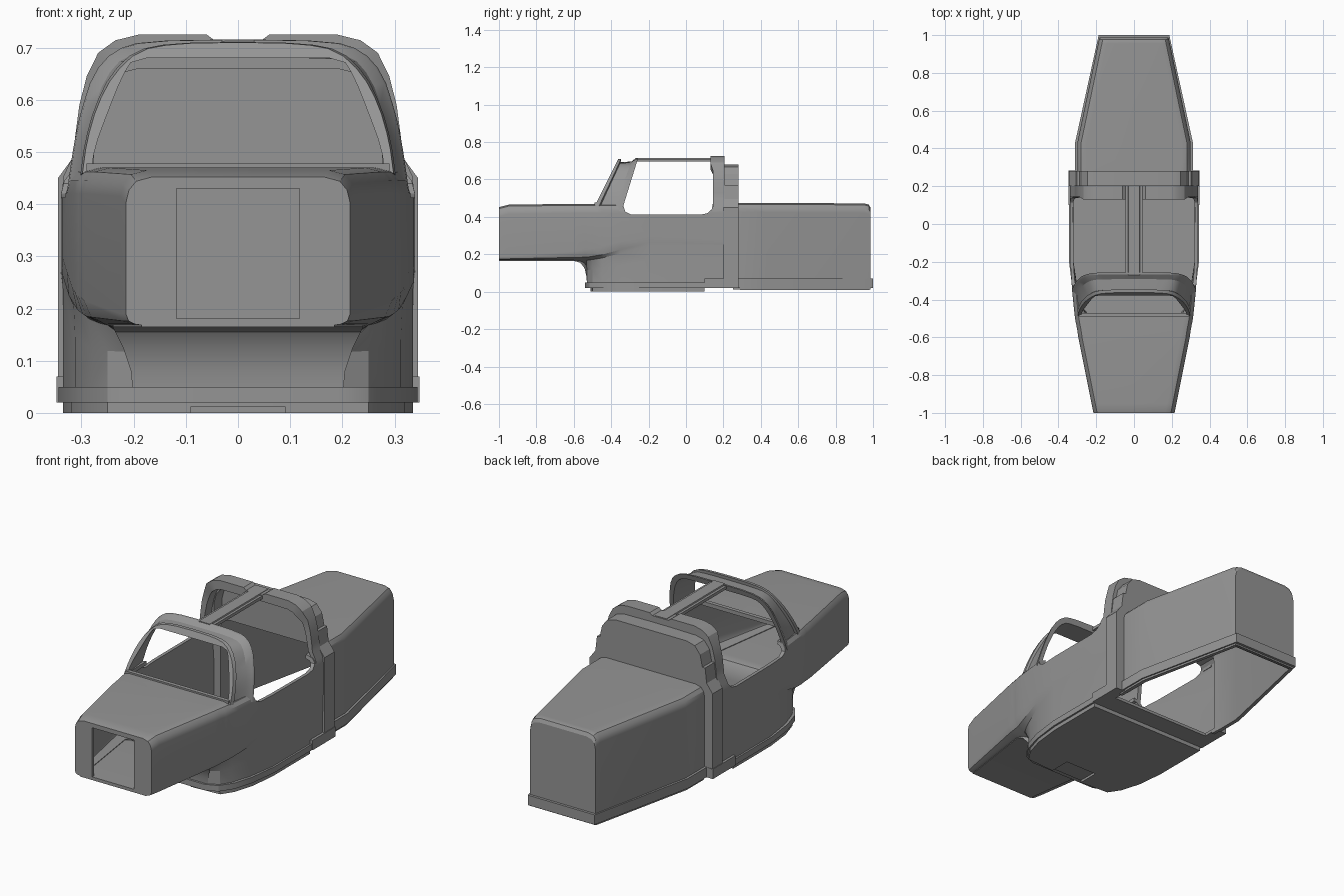
import bpy, bmesh
from mathutils import Vector

if "Cube" in bpy.data.objects:
    bpy.data.objects.remove(bpy.data.objects["Cube"])

T = 0.015  # shell thickness


def loft(name, rings):
    """Closed skin through equal-length rings, capped at both ends."""
    bm = bmesh.new()
    vs = [[bm.verts.new(p) for p in r] for r in rings]
    n = len(rings[0])
    for a, b in zip(vs, vs[1:]):
        for i in range(n):
            j = (i + 1) % n
            bm.faces.new((a[i], a[j], b[j], b[i]))
    bm.faces.new(vs[0])
    bm.faces.new(list(reversed(vs[-1])))
    bmesh.ops.recalc_face_normals(bm, faces=bm.faces[:])
    me = bpy.data.meshes.new(name)
    bm.to_mesh(me)
    bm.free()
    ob = bpy.data.objects.new(name, me)
    bpy.context.collection.objects.link(ob)
    return ob


def mirrored(half):
    """Half outline running from centre line to centre line -> full outline."""
    return half + [(-x, z) for x, z in reversed(half) if abs(x) > 1e-6]


def prism(name, pts, axis, a, b):
    def place(p, h):
        q = list(p)
        q.insert(axis, h)
        return q
    return loft(name, [[place(p, h) for p in pts] for h in (a, b)])


def box(name, x0, x1, y0, y1, z0, z1):
    return prism(name, [(x0, y0), (x1, y0), (x1, y1), (x0, y1)], 2, z0, z1)


def boolean(ob, others, op):
    bpy.context.view_layer.objects.active = ob
    for o in others:
        m = ob.modifiers.new("cut", 'BOOLEAN')
        m.operation, m.solver, m.object = op, 'EXACT', o
        bpy.ops.object.modifier_apply(modifier=m.name)
        bpy.data.objects.remove(o)


def soften(pts):
    """One corner-cutting pass that keeps the end points."""
    out = [pts[0]]
    for a, b in zip(pts, pts[1:]):
        a, b = Vector(a), Vector(b)
        out += [tuple(a.lerp(b, .25)), tuple(a.lerp(b, .75))]
    return out + [pts[-1]]


# Front fuselage stations: y, half width, top, side end z, chin x, chin z, belly half width, belly z
STATIONS = [
    (-1.0, .215, .452, .19, .197, .17, .185, .165),
    (-.95, .225, .465, .19, .205, .17, .19, .165),
    (-.60, .295, .47, .215, .25, .17, .24, .165),
    (-.565, .30, .47, .22, .25, .168, .235, .155),
    (-.542, .304, .47, .225, .25, .168, .22, .125),
    (-.532, .306, .47, .225, .25, .168, .205, .08),
    (-.528, .307, .47, .225, .25, .168, .20, .02),
    (-.50, .312, .47, .23, .265, .172, .25, .02),
    (-.45, .318, .47, .24, .285, .18, .28, .02),
    (-.35, .328, .47, .27, .315, .205, .312, .02),
    (-.20, .337, .47, .30, .336, .25, .335, .02),
    (.28, .34, .47, .30, .337, .25, .335, .02)]


def front_body(name, t):
    rings = []
    for y, hw, zt, zk, wn, zn, w2, zb in STATIONS:
        hw, wn, w2, zt, zn, zb = hw - t, wn - t, w2 - t, zt - t, zn + t, zb + t
        zk += t
        y += t if y < -.45 else (-t if y > .2 else 0)
        half = [(0, zt), (hw - .05, zt), (hw - .02, zt - .008), (hw - .006, zt - .025),
                (hw, zt - .05), (hw, zk), (hw - (hw - wn) * .3, zk - (zk - zn) * .7),
                (wn, zn), (w2, zn - (zn - zb) * .35), (w2, zb), (0, zb)]
        rings.append([(x, y, z) for x, z in mirrored(half)])
    return loft(name, rings)


def rear_body(name, t, y0, zb):
    rings = []
    for y, w, zt in ((y0, .30, .475), (.43, .30, .475), (.955, .19, .472),
                     (.978, .185, .465), (.987, .183, .448)):
        y, w, zt = y - (t if y > .9 else 0), w - t, zt - t
        half = [(0, zt), (w - .05, zt), (w - .02, zt - .008), (w - .006, zt - .025),
                (w, zt - .05), (w, zb), (0, zb)]
        rings.append([(x, y, z) for x, z in mirrored(half)])
    return loft(name, rings)


def plan(half):
    return half + [(-x, y) for x, y in reversed(half)]


# Fuselage: outer solids joined together
fuselage = front_body("fuselage", 0)
wall_half = [(0, .68), (.2, .68), (.245, .668), (.275, .63), (.288, .57), (.303, .57),
             (.312, .495), (.345, .45), (.345, .06), (0, .06)]
belly = [(.19, -.54), (.25, -.515), (.295, -.45), (.325, -.35), (.344, -.2), (.344, .28)]
flange = [(.312, .275), (.312, .43), (.187, 1.0)]
boolean(fuselage, [
    rear_body("rear_box", 0, .25, .012),
    prism("bulkhead", mirrored(wall_half), 1, .2, .28),
    prism("belly_rim", plan(belly), 2, .02, .05),
    box("rear_rim", -.348, .348, .1, .282, .02, .07),
    prism("belly_plate", plan([(.09, -.51), (.25, -.5), (.29, -.44), (.32, -.34),
                               (.335, -.2), (.335, .1)]), 2, .0, .025),
    prism("tail_flange", plan(flange), 2, .02, .07),
    prism("tail_lip", plan([(.305, .29), (.305, .43), (.184, .98)]), 2, .01, .03),
], 'UNION')

# Hollow it out and open the doors, deck, air intake and rear underside
inner_wall = [(0, .66), (.19, .66), (.23, .65), (.262, .61), (.275, .56), (.28, .3), (0, .3)]
door = [(-.25, .75), (-.305, .61), (-.33, .5), (-.335, .46), (-.325, .428), (-.295, .413),
        (.08, .412), (.115, .42), (.137, .44), (.145, .48), (.145, .75)]
boolean(fuselage, [
    front_body("front_cavity", T),
    rear_body("rear_cavity", T, .2, -.05),
    prism("bulkhead_cavity", mirrored(inner_wall), 1, .0, .265),
    prism("door_cut", door, 0, -.5, .5),
    box("deck_cut", -.28, .28, -.475, .15, .4, .6),
    box("intake_cut", -.118, .118, -1.05, -.95, .181, .43),
    box("belly_notch", -.09, .09, -.6, -.40, -.01, .012),
], 'DIFFERENCE')


def hoop(name, of, ob, inf, inb, yf, yb, groove=0):
    """Arch from four half profiles (outer/inner, front/back), foot to crown."""
    right = []
    for a, b, c, d in zip(of, ob, inb, inf):
        a, b, c, d = [Vector((p[0], y(p[1]), p[1]))
                      for p, y in ((a, yf), (b, yb), (c, yb), (d, yf))]
        ring = [a]
        if groove:  # shallow channel between a front lip and a back lip
            for f, depth in ((.15, 0), (.2, groove), (.72, groove), (.9, 0)):
                ring.append(a.lerp(b, f).lerp(d.lerp(c, f), depth))
        right.append(ring + [b, c, d])
    left = [[(-p.x, p.y, p.z) for p in r] for r in reversed(right[:-1])]
    return loft(name, right + left)


# Raked windscreen frame
front_hoop = hoop(
    "windscreen_frame",
    soften([(.298, .46), (.29, .52), (.27, .59), (.238, .65), (.19, .695), (.12, .708), (0, .71)]),
    soften([(.327, .43), (.314, .52), (.302, .575), (.278, .65), (.238, .695), (.18, .713), (0, .716)]),
    soften([(.282, .46), (.274, .51), (.25, .575), (.222, .645), (.2, .68), (.1, .68), (0, .68)]),
    soften([(.305, .43), (.292, .52), (.28, .57), (.255, .635), (.22, .675), (.17, .685), (0, .685)]),
    lambda z: -.485 + (z - .465) * .5, lambda z: -.338 + (z - .45) * .31, .6)
sill = box("windscreen_sill", -.29, .29, -.49, -.47, .462, .478)

# Rear door hoop with raised shoulders
outer = [(.338, .42), (.334, .455), (.316, .492), (.312, .53), (.304, .59), (.29, .645),
         (.268, .69), (.235, .714), (.19, .725), (.06, .725), (.045, .714), (0, .714)]
inner = [(.318, .42), (.312, .455), (.292, .492), (.286, .53), (.276, .58), (.26, .625),
         (.238, .655), (.215, .672), (.185, .68), (.06, .682), (.045, .682), (0, .682)]
rear_hoop = hoop("rear_hoop", outer, outer, inner, inner,
                 lambda z: .13 if z > .65 else .145, lambda z: .205)

# Roof spine between the two hoops
spine = prism("roof_spine", mirrored([(0, .716), (.03, .716), (.032, .71), (.045, .71),
                                      (.045, .695), (0, .695)]), 1, -.27, .2)

# Dark grey finish and shading
grey = bpy.data.materials.new("dark_grey")
grey.diffuse_color = (.3, .3, .3, 1)
grey.use_nodes = True
grey.node_tree.nodes["Principled BSDF"].inputs["Base Color"].default_value = grey.diffuse_color
bpy.ops.object.select_all(action='DESELECT')
parts = [fuselage, front_hoop, rear_hoop, sill, spine]
for ob in parts:
    ob.data.materials.clear()
    ob.data.materials.append(grey)
    ob.select_set(True)
bpy.context.view_layer.objects.active = fuselage
bpy.ops.object.shade_smooth_by_angle(angle=0.45)
for ob in parts:
    wn = ob.modifiers.new("even_normals", 'WEIGHTED_NORMAL')
    wn.keep_sharp = True
